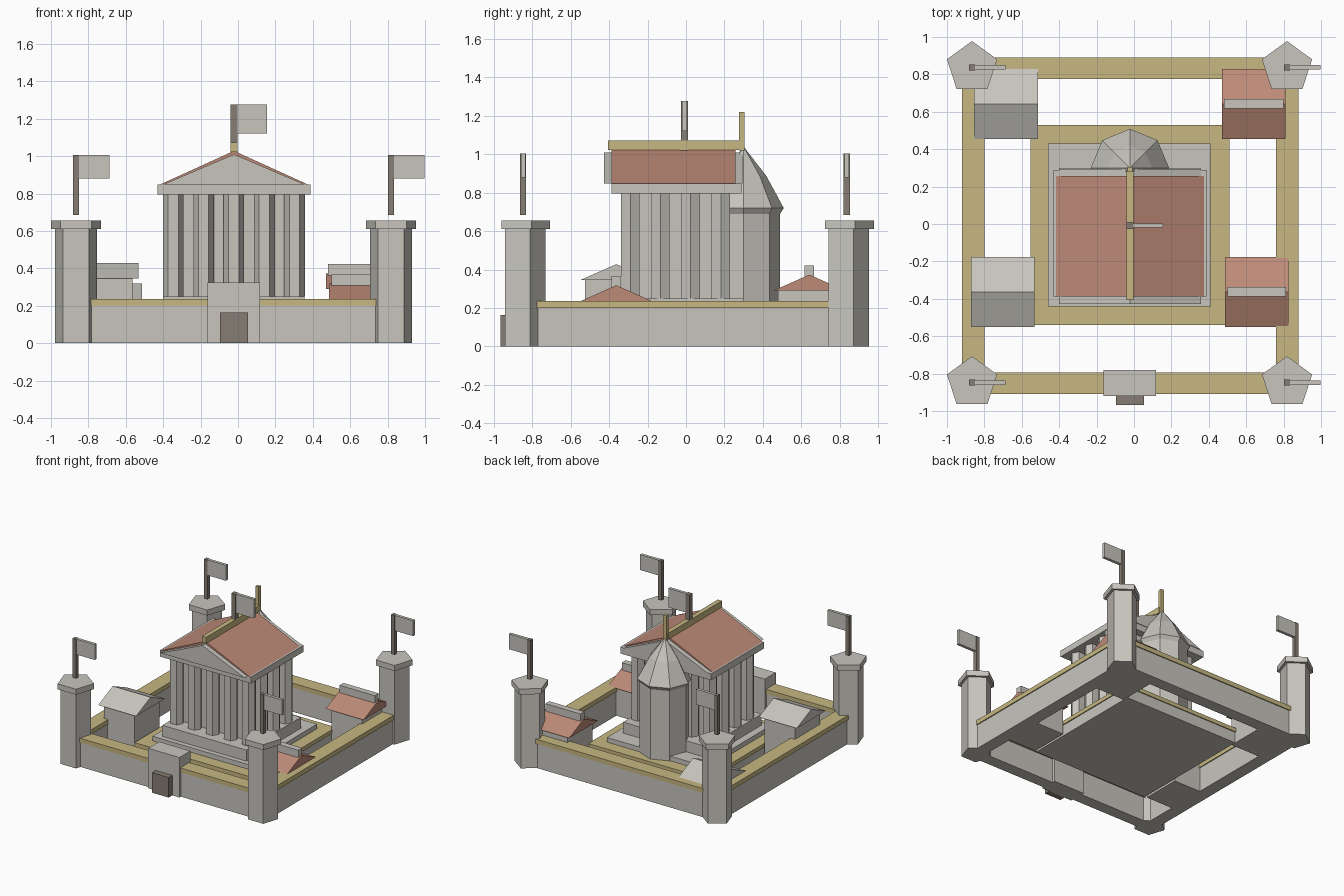
import bpy
import bmesh
import math

old = bpy.data.objects.get("Cube")
if old:
    bpy.data.objects.remove(old, do_unlink=True)


def material(name, rgb):
    m = bpy.data.materials.new(name)
    m.use_nodes = True
    m.diffuse_color = (*rgb, 1)
    m.node_tree.nodes["Principled BSDF"].inputs["Base Color"].default_value = (*rgb, 1)
    return m


STONE = material("pale stone", (0.58, 0.56, 0.515))
TILE = material("salmon tile", (0.51, 0.254, 0.186))
TRIM = material("sand trim", (0.57, 0.475, 0.222))
WOOD = material("dark wood", (0.24, 0.207, 0.172))


def finish(name, bm, mat):
    bmesh.ops.recalc_face_normals(bm, faces=bm.faces)
    mesh = bpy.data.meshes.new(name)
    bm.to_mesh(mesh)
    bm.free()
    mesh.materials.append(mat)
    ob = bpy.data.objects.new(name, mesh)
    bpy.context.collection.objects.link(ob)
    return ob


def loft(name, rings, mat):
    """Skin a stack of equal-length point rings and cap both ends."""
    bm = bmesh.new()
    loops = [[bm.verts.new(p) for p in ring] for ring in rings]
    n = len(loops[0])
    for a, b in zip(loops, loops[1:]):
        for i in range(n):
            j = (i + 1) % n
            bm.faces.new((a[i], a[j], b[j], b[i]))
    bm.faces.new(loops[0])
    bm.faces.new(loops[-1])
    bmesh.ops.remove_doubles(bm, verts=bm.verts, dist=1e-5)
    return finish(name, bm, mat)


def box(name, x, y, z, mat):
    rings = [[(x[0], y[0], h), (x[1], y[0], h), (x[1], y[1], h), (x[0], y[1], h)] for h in z]
    return loft(name, rings, mat)


def column(name, cx, cy, sides, profile, mat, start=0):
    """Many-sided upright from (radius, height) pairs."""
    angles = [math.radians(start) + math.tau * i / sides for i in range(sides)]
    rings = [[(cx + r * math.cos(a), cy + r * math.sin(a), z) for a in angles]
             for r, z in profile]
    return loft(name, rings, mat)


def gable_y(name, x, y, z, mat):
    """Triangular prism with its ridge along y."""
    mid = sum(x) / 2
    return loft(name, [[(x[0], v, z[0]), (x[1], v, z[0]), (mid, v, z[1])] for v in y], mat)


def gable_x(name, x, y, z, mat):
    """Triangular prism with its ridge along x."""
    mid = sum(y) / 2
    return loft(name, [[(v, y[0], z[0]), (v, y[1], z[0]), (v, mid, z[1])] for v in x], mat)


def flag(name, x, y, z, length, drop, half):
    box(name + "_pole", (x - half, x + half), (y - half, y + half), z, WOOD)
    box(name + "_cloth", (x + half, x + length), (y - 0.012, y + 0.012),
        (z[1] - drop, z[1]), STONE)


MID = -0.022  # shared centre line of the temple and walls
TOWER_X = {"right": -0.866, "left": 0.818}
TOWER_Y = {"front": -0.848, "back": 0.837}

# Corner towers with caps and flags
for fb, ty in TOWER_Y.items():
    for side, tx in TOWER_X.items():
        tag = f"{fb}_{side}_tower"
        column(tag, tx, ty, 5, [(0.117, 0), (0.117, 0.61)], STONE, 90)
        column(tag + "_cap", tx, ty, 5, [(0.141, 0.61), (0.141, 0.655)], STONE, 90)
        flag(tag + "_flag", tx, ty, (0.685, 1.005), 0.18, 0.125, 0.016)

# Outer walls with trim on top
walls = {
    "front_wall": ((-0.85, 0.80), (-0.91, -0.795)),
    "back_wall": ((-0.85, 0.80), (0.775, 0.89)),
    "right_wall": ((-0.92, -0.80), (-0.83, 0.82)),
    "left_wall": ((0.76, 0.88), (-0.83, 0.82)),
}
LIP = 0.008
for name, (wx, wy) in walls.items():
    box(name, (wx[0] + LIP, wx[1] - LIP), (wy[0] + LIP, wy[1] - LIP), (0, 0.2), STONE)
    box(name + "_trim", wx, wy, (0.2, 0.237), TRIM)

# Gatehouse and door
box("gatehouse", (-0.163, 0.118), (-0.92, -0.78), (0, 0.325), STONE)
box("gate_door", (-0.096, 0.053), (-0.967, -0.90), (0, 0.163), WOOD)

# Terrace and stepped podium
box("terrace", (-0.545, 0.502), (-0.532, 0.522), (0, 0.09), STONE)
box("terrace_trim", (-0.553, 0.51), (-0.54, 0.53), (0.09, 0.122), TRIM)
box("podium_lower", (-0.46, 0.41), (-0.44, 0.43), (0.122, 0.16), STONE)
box("podium_upper", (-0.40, 0.355), (-0.40, 0.30), (0.16, 0.25), STONE)

# Temple hall and hexagonal columns around it
box("temple_hall", (-0.315, 0.272), (-0.26, 0.15), (0.25, 0.795), STONE)
for i in range(5):
    for j in range(4):
        if i in (0, 4) or j in (0, 3):
            column(f"temple_column_{i}_{j}", MID + (i - 2) * 0.162, -0.29 + j * 0.157, 6,
                   [(0.055, 0.25), (0.055, 0.795)], STONE)

# Entablature, pediments, roof and ridge
box("entablature", (-0.43, 0.388), (-0.387, 0.29), (0.795, 0.848), STONE)
gable_y("temple_roof", (-0.417, 0.374), (-0.388, 0.257), (0.848, 1.028), TILE)
gable_y("front_pediment", (-0.40, 0.357), (-0.427, -0.388), (0.848, 1.01), STONE)
gable_y("back_pediment", (-0.40, 0.357), (0.257, 0.295), (0.848, 1.01), STONE)
box("roof_ridge", (MID - 0.019, MID + 0.019), (-0.405, 0.285), (1.022, 1.072), TRIM)
flag("temple_flag", MID, -0.008, (1.02, 1.277), 0.178, 0.155, 0.019)

# Rear turret with domed roof and spire
column("rear_turret", MID, 0.30, 8, [(0.19, 0.1), (0.19, 0.695)], STONE)
column("rear_turret_roof", MID, 0.30, 8,
       [(0.19, 0.69), (0.209, 0.72), (0.118, 0.888), (0, 1.04)], STONE)
box("turret_spire", (MID - 0.014, MID + 0.014), (0.277, 0.305), (1.02, 1.22), TRIM)

# Courtyard houses: x span, y span, eave height, roof colour
houses = {
    "front_right_house": ((-0.872, -0.532), (-0.55, -0.176), 0.345, STONE),
    "back_right_house": ((-0.855, -0.513), (0.455, 0.83), 0.237, STONE),
    "front_left_house": ((0.487, 0.826), (-0.55, -0.176), 0.235, TILE),
    "back_left_house": ((0.47, 0.81), (0.455, 0.83), 0.29, TILE),
}
for name, (hx, hy, eave, roof) in houses.items():
    box(name, (hx[0] + 0.033, hx[1] - 0.033), (hy[0] + 0.025, hy[1] - 0.025),
        (0, eave), STONE)
    gable_x(name + "_roof", hx, hy, (eave, eave + 0.083), roof)
    if roof == TILE:
        ym = sum(hy) / 2
        box(name + "_ridge", (hx[0] + 0.012, hx[1] - 0.012), (ym - 0.025, ym + 0.025),
            (eave + 0.07, eave + 0.132), STONE)
